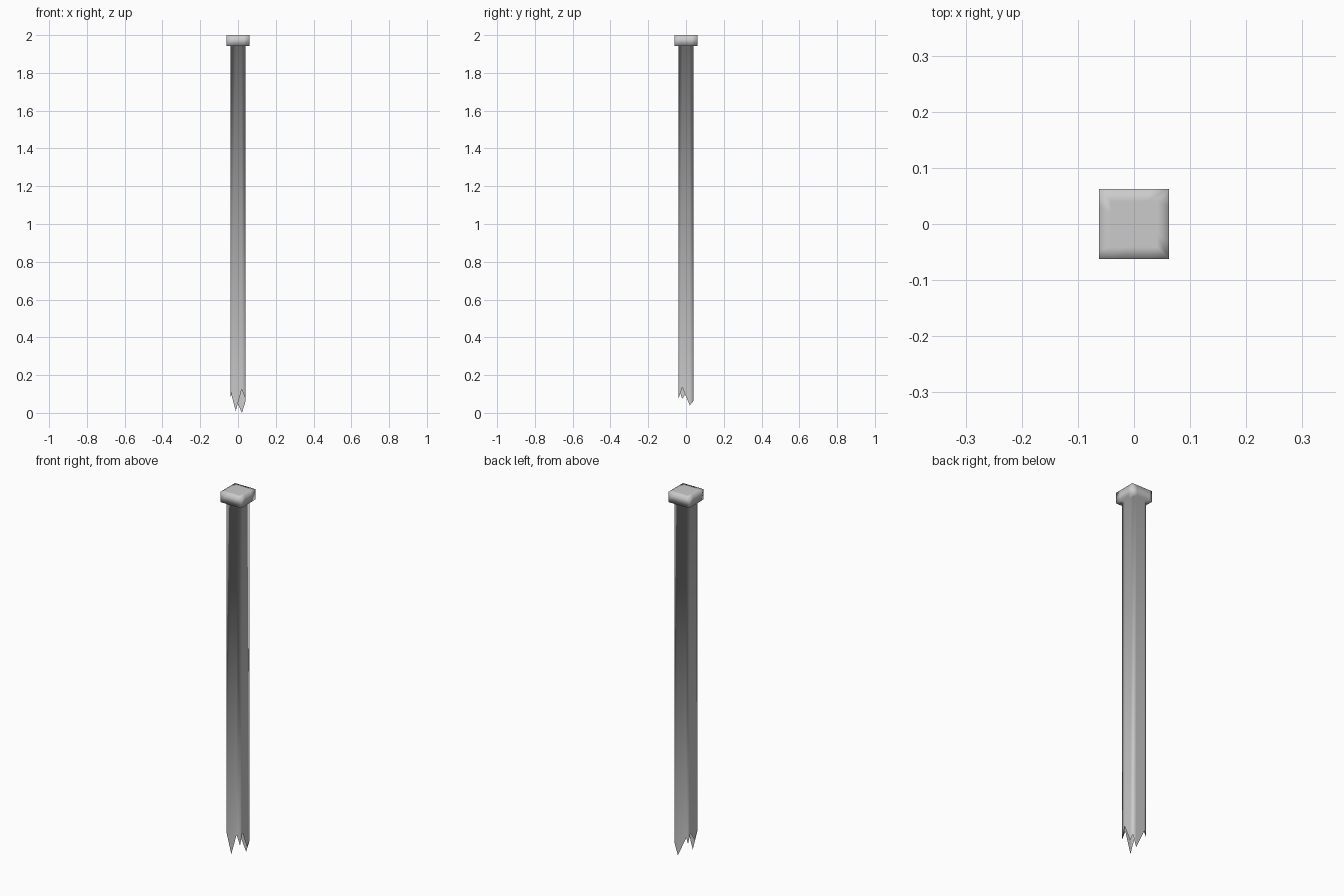
import bpy, bmesh

if "Cube" in bpy.data.objects:
    bpy.data.objects.remove(bpy.data.objects["Cube"])

R = 0.041      # half width of the shaft
CAP = 0.062    # half width of the cap

# Splintered lower edge, (x, y, z) counter-clockwise around the square shaft
jag = [
    (-R, -R, 0.12), (-0.012, -R, 0.01), (0.02, -R, 0.125),    # front
    (R, -R, 0.07), (R, -0.02, 0.135), (R, 0.02, 0.04),        # right
    (R, R, 0.065), (0.021, R, 0.0), (-0.03, R, 0.11),         # back
    (-R, R, 0.08), (-R, 0.02, 0.13), (-R, -0.02, 0.075),      # left
    (-R, -0.031, 0.105),
]

bm = bmesh.new()


def ring(half, z=None):
    s = half / R
    return [bm.verts.new((x * s, y * s, jz if z is None else z)) for x, y, jz in jag]


# Open hollow shaft, then the cap stepping out and closing at the top
rings = [ring(R), ring(R, 1.942), ring(CAP, 1.942), ring(CAP, 2.0), ring(R, 2.0)]
n = len(jag)
for lo, hi in zip(rings, rings[1:]):
    for i in range(n):
        j = (i + 1) % n
        bm.faces.new((lo[i], lo[j], hi[j], hi[i]))
bm.faces.new(rings[-1])

for f in bm.faces:
    f.smooth = True
mesh = bpy.data.meshes.new("broken_post")
bm.to_mesh(mesh)
bm.free()
bpy.context.collection.objects.link(bpy.data.objects.new("broken_post", mesh))
